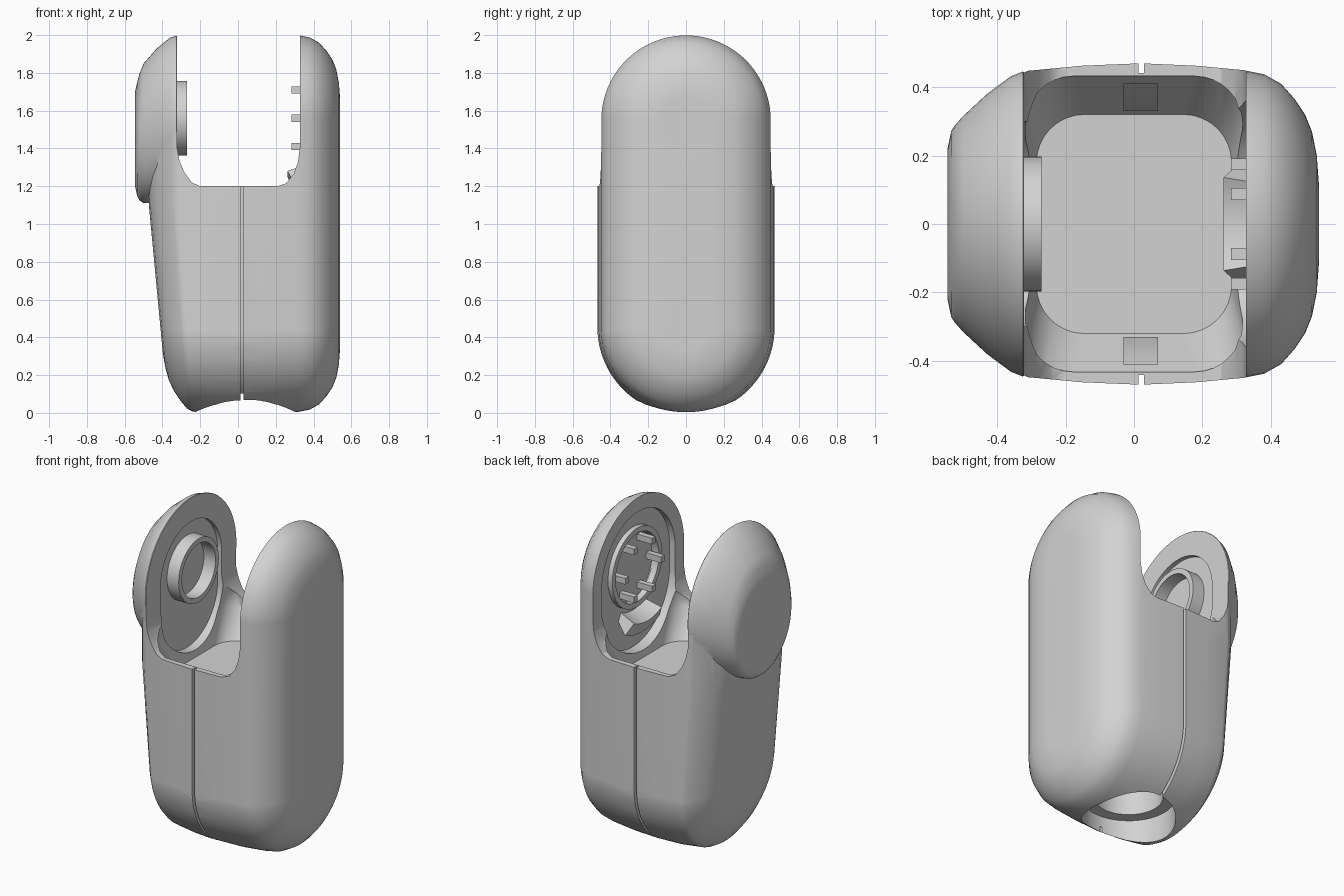
import bpy, bmesh, math
from mathutils import Matrix, Vector

cube = bpy.data.objects.get("Cube")
if cube:
    bpy.data.objects.remove(cube, do_unlink=True)

grey = bpy.data.materials.new("plain_grey")
grey.use_nodes = True
COLOUR = (0.65, 0.65, 0.65, 1)
grey.diffuse_color = COLOUR
for node in grey.node_tree.nodes:
    if node.type == 'BSDF_PRINCIPLED':
        node.inputs["Base Color"].default_value = COLOUR

LOW, HIGH = 0.455, 1.55     # centres of the lower and upper round ends


def finish(name, bm):
    bmesh.ops.recalc_face_normals(bm, faces=bm.faces)
    if bm.calc_volume(signed=True) < 0:
        bmesh.ops.reverse_faces(bm, faces=bm.faces)
    mesh = bpy.data.meshes.new(name)
    bm.to_mesh(mesh)
    bm.free()
    mesh.materials.append(grey)
    obj = bpy.data.objects.new(name, mesh)
    bpy.context.scene.collection.objects.link(obj)
    return obj


def loft(name, rings, closed=False, shape=None):
    """Skin a row of equal rings; closed joins the last ring to the first."""
    bm = bmesh.new()
    rows = [[bm.verts.new(p) for p in ring] for ring in rings]
    n = len(rows[0])
    pairs = list(zip(rows, rows[1:]))
    if closed:
        pairs.append((rows[-1], rows[0]))
    else:
        bm.faces.new(rows[0])
        bm.faces.new(rows[-1])
    for a, b in pairs:
        for i in range(n):
            j = (i + 1) % n
            bm.faces.new((a[i], a[j], b[j], b[i]))
    if shape:
        shape(bm)
    return finish(name, bm)


def stadium(x, ry, rz=None, low=LOW, high=HIGH, n=72):
    rz = rz or ry
    pts = []
    for i in range(n):
        t = (i + 0.5) / n * math.tau
        pts.append((x, ry * math.cos(t),
                    rz * math.sin(t) + (high if math.sin(t) > 0 else low)))
    return pts


def disc(z, r, x=0.04, n=64):
    return [(x + r * math.cos(i / n * math.tau),
             r * math.sin(i / n * math.tau), z) for i in range(n)]


def rounded_rect(z, hx, hy, r=0.14, n=8):
    pts = []
    for q, (sx, sy) in enumerate(((1, 1), (-1, 1), (-1, -1), (1, -1))):
        for i in range(n + 1):
            t = (q + i / n) * math.pi / 2
            pts.append((sx * (hx - r) + r * math.cos(t),
                        sy * (hy - r) + r * math.sin(t), z))
    return pts


def box(name, lo, hi):
    lo, hi = Vector(lo), Vector(hi)
    bm = bmesh.new()
    bmesh.ops.create_cube(bm, size=1, matrix=Matrix.Translation((lo + hi) / 2)
                          @ Matrix.Diagonal((*(hi - lo), 1)))
    return finish(name, bm)


def ring_x(name, x0, x1, outer, inner):
    c = dict(low=HIGH + 0.01, high=HIGH + 0.01)
    return loft(name, [stadium(x0, inner, **c), stadium(x0, outer, **c),
                       stadium(x1, outer, **c), stadium(x1, inner, **c)], True)


def combine(target, other, operation='DIFFERENCE'):
    other.hide_render = True
    mod = target.modifiers.new("combine", 'BOOLEAN')
    mod.operation, mod.solver, mod.object = operation, 'EXACT', other
    bpy.context.view_layer.objects.active = target
    bpy.ops.object.modifier_apply(modifier=mod.name)
    bpy.data.objects.remove(other, do_unlink=True)


# Housing: long rounded body, narrowing toward the bottom on one side
def taper(bm):
    bmesh.ops.bisect_plane(bm, geom=bm.verts[:] + bm.edges[:] + bm.faces[:],
                           plane_co=(0, 0, 1.1), plane_no=(0, 0, 1))
    for v in bm.verts:
        if v.co.x < 0:
            v.co.x *= 1 - 0.2 * max(0, 1.1 - v.co.z)


SECTIONS = [(-.472, .14), (-.464, .22), (-.45, .28), (-.425, .335), (-.385, .39),
            (-.345, .432), (-.31, .448), (-.15, .463), (.02, .47),
            (.18, .463), (.32, .45), (.38, .438), (.43, .41), (.47, .365),
            (.5, .32), (.52, .27), (.534, .2), (.54, .12)]
housing = loft("housing", [stadium(x, r) for x, r in SECTIONS], shape=taper)

# Round opening in the underside with a flange inside
combine(housing, loft("well_cutter", [disc(-.2, .265), disc(.17, .265)]))
combine(housing, loft("bore_cutter", [disc(.12, .195), disc(.6, .195)]))

# Raised boss merged into the outer face of one arm
BOSS = [(-.3, .43, .43, 1.55), (-.325, .446, .447, 1.55), (-.36, .432, .44, 1.547),
        (-.43, .38, .41, 1.52), (-.5, .315, .37, 1.48),
        (-.522, .29, .335, 1.46), (-.534, .272, .3, 1.45), (-.545, .22, .25, 1.45)]
combine(housing, loft("arm_boss", [stadium(x, ry, rz, c, c)
                                   for x, ry, rz, c in BOSS]), 'UNION')

# Open fork between the two upper arms
FORK = [(-.322, 2.2), (-.322, 1.4), (-.31, 1.335), (-.285, 1.275), (-.245, 1.22),
        (-.2, 1.2), (.21, 1.2), (.255, 1.215), (.295, 1.265), (.318, 1.33),
        (.327, 1.4), (.327, 2.2)]
combine(housing, loft("fork_cutter", [[(x, y, z) for x, z in FORK]
                                      for y in (-1, 1)]))

# Sloped pocket between the arms
combine(housing, loft("pocket_cutter", [
    rounded_rect(1.02, .285, .32), rounded_rect(1.19, .317, .432),
    rounded_rect(1.27, .317, .432), rounded_rect(1.45, .317, .36)]))

# Recesses on the inner faces of both arms
for x0, x1, r, low in ((-.35, -.2, .3, 1.36), (.2, .365, .36, 1.42),
                       (.3, .385, .215, HIGH)):
    combine(housing, loft("recess_cutter", [stadium(x0, r, low=low),
                                            stadium(x1, r, low=low)]))

# Seam running around the front, bottom and back
combine(housing, loft("seam_cutter", [
    stadium(.013, .441), stadium(.01, .6), stadium(.032, .6),
    stadium(.029, .441)], True))

# Bearing collars on the inner arm faces
parts = [housing,
         ring_x("bearing_ring", -.36, -.27, .197, .165),
         ring_x("socket_collar", .335, .375, .245, .212)]

# Coupling teeth in a circle
for i in range(6):
    a = i * math.pi / 3
    y, z = .175 * math.cos(a), 1.56 + .172 * math.sin(a)
    parts.append(box("coupling_tooth", (.283, y - .017, z - .019),
                     (.395, y + .017, z + .019)))

# Curved ledge under the socket
ARC = [math.radians(244 + 5.2 * i) for i in range(11)]
parts.append(loft("socket_ledge", [
    [(x, r * math.cos(a), 1.56 + r * math.sin(a))
     for x, r in ((.262, .31), (.37, .27), (.37, .32), (.3, .39))] for a in ARC]))

# Sloped clips bridging the seam inside
CLIP = [(.33, 1.0), (.33, 1.05), (.41, 1.185), (.41, 1.0)]
for s in (-1, 1):
    parts.append(loft("seam_clip", [[(x, s * y, z) for y, z in CLIP]
                                    for x in (-.03, .07)]))

# Smooth shading with sharp edges kept
bpy.ops.object.select_all(action='DESELECT')
for p in parts:
    p.select_set(True)
bpy.context.view_layer.objects.active = housing
bpy.ops.object.shade_smooth_by_angle(angle=math.radians(32))
even = housing.modifiers.new("even_normals", 'WEIGHTED_NORMAL')
even.keep_sharp = True
